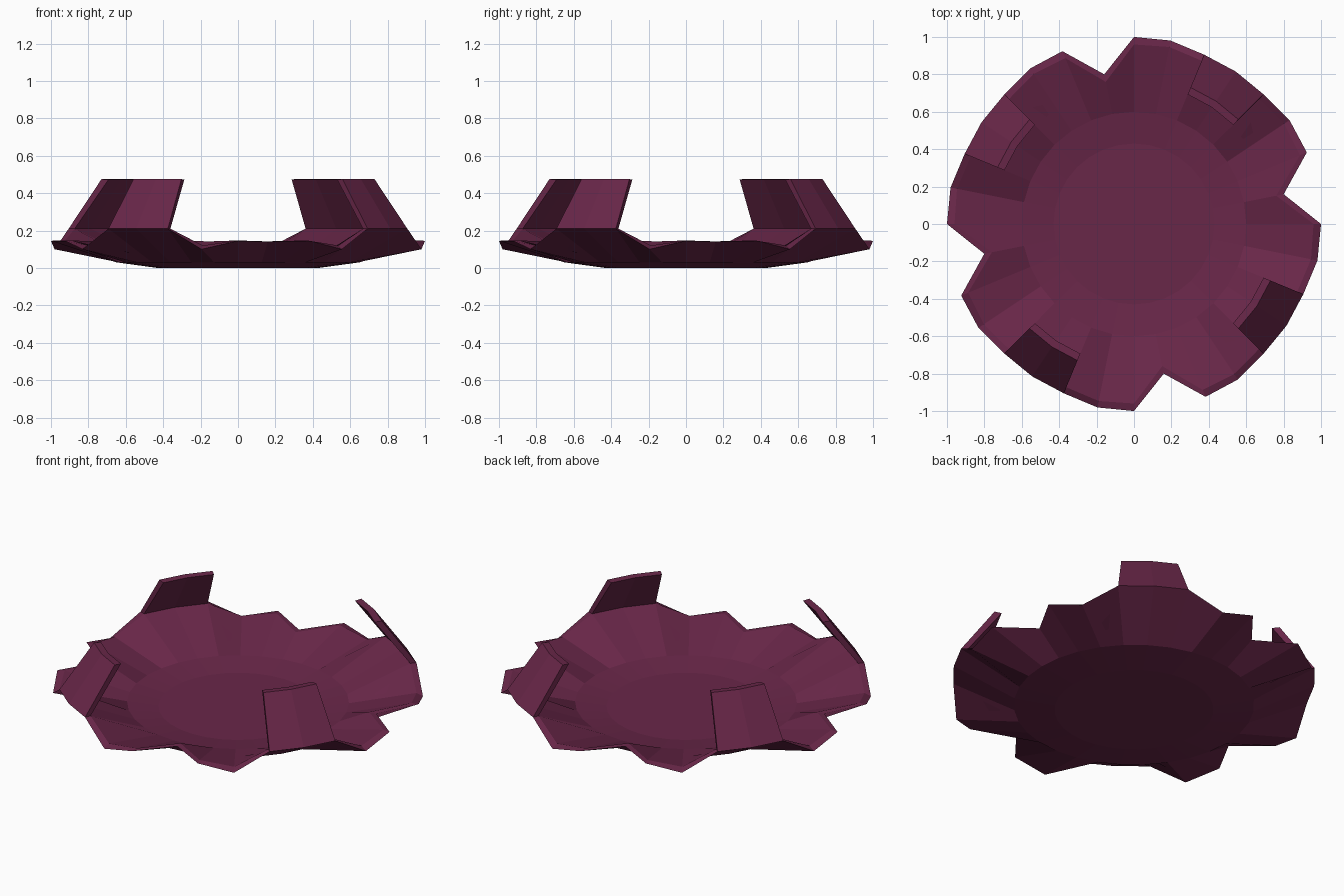
import bpy, bmesh, math

if "Cube" in bpy.data.objects:
    bpy.data.objects.remove(bpy.data.objects["Cube"])

# one flat plum colour for the whole dish
plum = bpy.data.materials.new("plum")
plum.diffuse_color = (0.141, 0.020, 0.066, 1)
plum.use_nodes = True
plum.node_tree.nodes["Principled BSDF"].inputs["Base Color"].default_value = plum.diffuse_color

N = 32
# rim of one quarter, every 11.25 degrees: (outer radius, outer z, inner radius, inner z)
TIP = (1.0, 0.145, 0.96, 0.147)
NOTCH = (0.816, 0.14, 0.775, 0.142)
DIP = (1.0, 0.10, 0.965, 0.12)
BASE = (0.98, 0.21, 0.945, 0.21)
QUARTER = [TIP, NOTCH, TIP, DIP, BASE, BASE, BASE, DIP]


def pt(r, z, i):
    a = 2 * math.pi * i / N
    return (r * math.cos(a), r * math.sin(a), z)


def finish(name, bm):
    bmesh.ops.recalc_face_normals(bm, faces=bm.faces)
    me = bpy.data.meshes.new(name)
    bm.to_mesh(me)
    bm.free()
    me.materials.append(plum)
    ob = bpy.data.objects.new(name, me)
    bpy.context.collection.objects.link(ob)
    return ob


# thick shallow dish: rings run from the underside, over the rim, to the inner floor
bm = bmesh.new()
rim = [QUARTER[i % 8] for i in range(N)]
profile = [
    [(0.43, 0.0)] * N,
    [(0.65, 0.03)] * N,
    [(r[0], r[1]) for r in rim],
    [(r[2], r[3]) for r in rim],
    [(0.60, 0.055)] * N,
    [(0.43, 0.03)] * N,
]
rings = [[bm.verts.new(pt(*ring[i], i)) for i in range(N)] for ring in profile]
for a, b in zip(rings, rings[1:]):
    for i in range(N):
        j = (i + 1) % N
        bm.faces.new((a[i], a[j], b[j], b[i]))
bm.faces.new(rings[0])
bm.faces.new(rings[-1])
finish("dish", bm)

# four tabs leaning inward from the raised parts of the rim
SECTION = [(0.98, 0.21), (0.79, 0.475), (0.75, 0.472), (0.945, 0.21)]
for q in range(4):
    bm = bmesh.new()
    cols = [[bm.verts.new(pt(r, z, q * 8 + k)) for r, z in SECTION] for k in (4, 5, 6)]
    for a, b in zip(cols, cols[1:]):
        for s in range(4):
            t = (s + 1) % 4
            bm.faces.new((a[s], a[t], b[t], b[s]))
    bm.faces.new(cols[0])
    bm.faces.new(cols[-1])
    finish("leaning_tab_%d" % (q + 1), bm)
